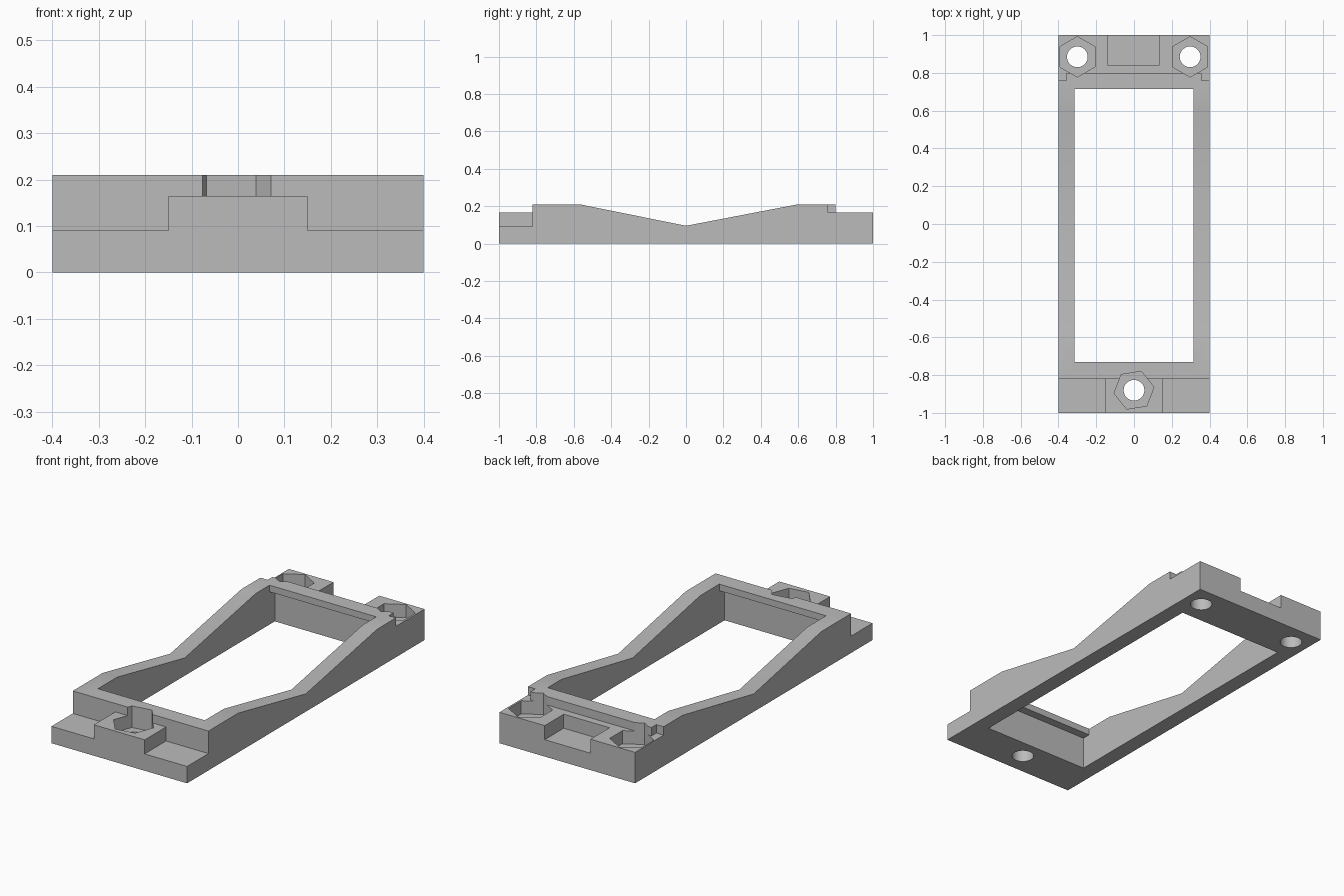
import bpy, bmesh, math

cube = bpy.data.objects.get("Cube")
if cube:
    bpy.data.objects.remove(cube, do_unlink=True)

grey = bpy.data.materials.new("light grey plastic")
grey.use_nodes = True
colour = (0.5, 0.5, 0.5, 1)
grey.diffuse_color = colour
grey.node_tree.nodes["Principled BSDF"].inputs["Base Color"].default_value = colour

HALF_W, STEP, TAB, TOP = 0.4, 0.09, 0.165, 0.21
POCKET_FLOOR = 0.095


def prism(name, points, offset):
    """Closed solid made by sweeping a polygon along an offset."""
    bm = bmesh.new()
    face = bm.faces.new([bm.verts.new(p) for p in points])
    moved = bmesh.ops.extrude_face_region(bm, geom=[face])["geom"]
    bmesh.ops.translate(bm, vec=offset,
                        verts=[v for v in moved if isinstance(v, bmesh.types.BMVert)])
    bmesh.ops.recalc_face_normals(bm, faces=bm.faces)
    mesh = bpy.data.meshes.new(name)
    bm.to_mesh(mesh)
    bm.free()
    mesh.materials.append(grey)
    obj = bpy.data.objects.new(name, mesh)
    bpy.context.collection.objects.link(obj)
    return obj


def side_profile(name, half_width, profile):
    return prism(name, [(-half_width, y, z) for y, z in profile], (2 * half_width, 0, 0))


def box(name, x0, x1, y0, y1, z0, z1):
    base = [(x0, y0, z0), (x1, y0, z0), (x1, y1, z0), (x0, y1, z0)]
    return prism(name, base, (0, 0, z1 - z0))


def column(name, x, y, radius, sides, turn, z0, z1):
    angles = [math.radians(turn) + math.tau * i / sides for i in range(sides)]
    ring = [(x + radius * math.cos(a), y + radius * math.sin(a), z0) for a in angles]
    return prism(name, ring, (0, 0, z1 - z0))


# Frame body with dipped side rails and stepped ends
frame = side_profile("bracket_frame", HALF_W, [
    (-1, 0), (1, 0), (1, TAB), (0.8, TAB), (0.8, TOP), (0.6, TOP), (0, POCKET_FLOOR),
    (-0.57, TOP), (-0.82, TOP), (-0.82, TAB), (-1, TAB)])

# Central opening, undercut below a thin lip at both ends
cutters = [side_profile("opening_cutter", 0.315, [
    (-0.775, -0.1), (0.76, -0.1), (0.76, 0.175), (0.715, 0.175), (0.715, 0.4),
    (-0.73, 0.4), (-0.73, 0.175), (-0.775, 0.175)])]

# Notch in the back end
cutters.append(box("back_notch_cutter", -0.137, 0.133, 0.84, 1.1, STEP, 0.4))

# Front shoulders beside the tab, and small back corner reliefs
for s in (-1, 1):
    xs = sorted((s * 0.15, s * 0.5))
    cutters.append(box("front_shoulder_cutter", *xs, -1.1, -0.82, STEP, 0.4))
    xs = sorted((s * 0.357, s * 0.5))
    cutters.append(box("back_corner_cutter", *xs, 0.76, 0.9, TAB, 0.4))

# Hexagonal nut pockets with round bolt holes
for x, y, turn in ((-0.3, 0.885, 30), (0.297, 0.885, 30), (0, -0.88, 9)):
    cutters.append(column("nut_pocket_cutter", x, y, 0.107, 6, turn, POCKET_FLOOR, 0.4))
    cutters.append(column("bolt_hole_cutter", x, y, 0.055, 32, 0, -0.1, 0.3))

# Carve the frame, then discard the cutters
for cutter in cutters:
    cutter.hide_render = True
    cut = frame.modifiers.new(cutter.name, 'BOOLEAN')
    cut.operation = 'DIFFERENCE'
    cut.solver = 'EXACT'
    cut.object = cutter
bpy.context.view_layer.update()
carved = bpy.data.meshes.new_from_object(
    frame.evaluated_get(bpy.context.evaluated_depsgraph_get()))
frame.modifiers.clear()
frame.data = carved
for cutter in cutters:
    bpy.data.objects.remove(cutter, do_unlink=True)

# Smooth hole walls with crisp edges elsewhere
bpy.ops.object.select_all(action='DESELECT')
frame.select_set(True)
bpy.context.view_layer.objects.active = frame
bpy.ops.object.shade_smooth_by_angle(angle=math.radians(25))
